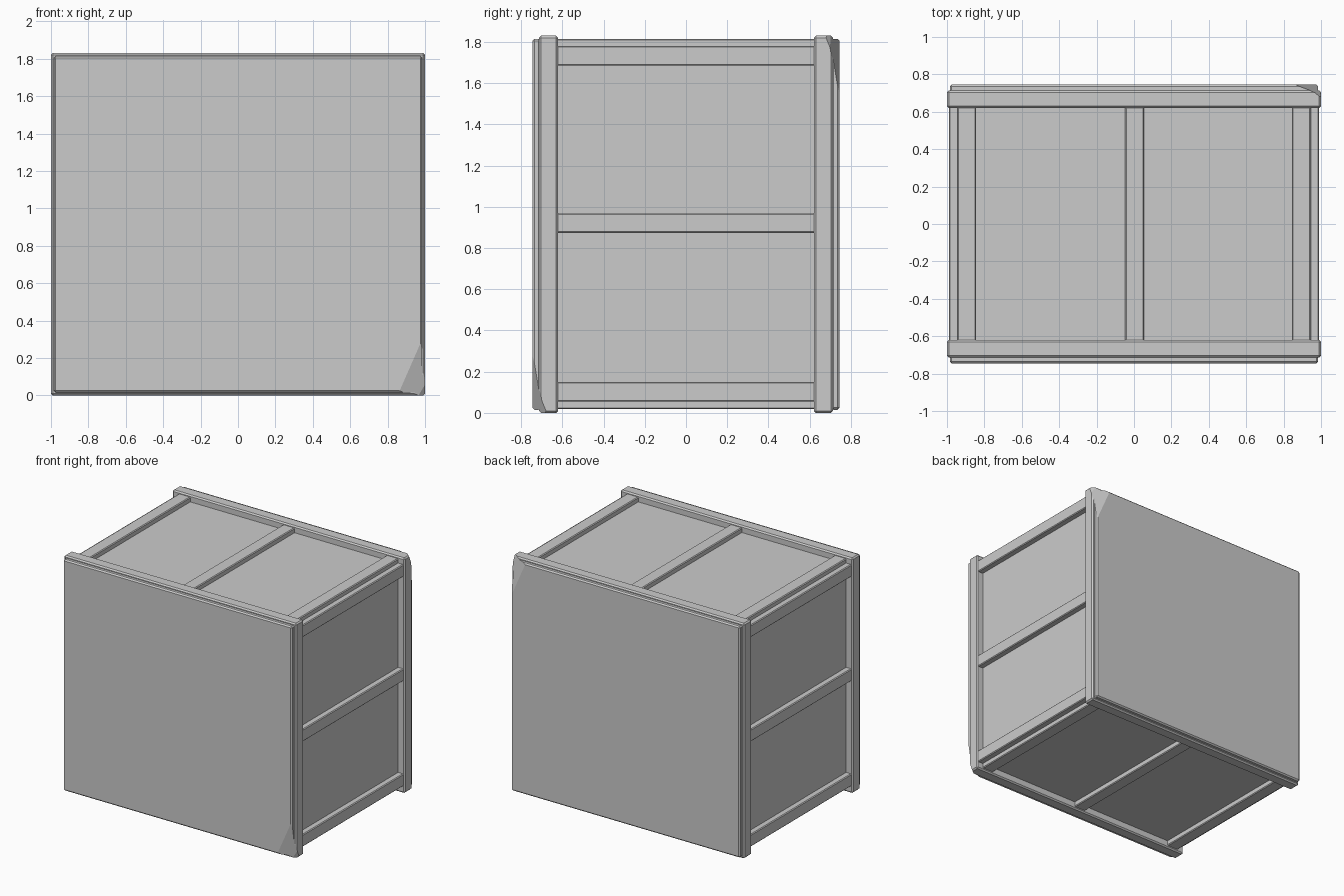
import bpy, bmesh
from mathutils import Vector, Matrix

if "Cube" in bpy.data.objects:
    bpy.data.objects.remove(bpy.data.objects["Cube"])

H = 1.83


def box(name, lo, hi, bevel=0.0, cuts=(), flip=False):
    """Bevelled box between two corners, optionally chipped by planes.
    flip turns it half a turn about the x axis through the crate centre."""
    lo, hi = Vector(lo), Vector(hi)
    bm = bmesh.new()
    bmesh.ops.create_cube(bm, size=1)
    for v in bm.verts:
        v.co = (lo + hi) / 2 + Vector(c * s for c, s in zip(v.co, hi - lo))
    if bevel:
        bmesh.ops.bevel(bm, geom=bm.edges[:], offset=bevel, segments=1,
                        affect='EDGES')
    centre = (lo + hi) / 2
    for a, b, c in cuts:
        a, b, c = Vector(a), Vector(b), Vector(c)
        n = (b - a).cross(c - a).normalized()
        if n.dot(centre - a) > 0:
            n = -n
        r = bmesh.ops.bisect_plane(bm, geom=bm.verts[:] + bm.edges[:] + bm.faces[:],
                                   plane_co=a, plane_no=n, clear_outer=True)
        rim = [e for e in r['geom_cut'] if isinstance(e, bmesh.types.BMEdge)]
        if rim:
            bmesh.ops.contextual_create(bm, geom=rim)
    if flip:
        for v in bm.verts:
            v.co = Vector((v.co.x, -v.co.y, H - v.co.z))
    bmesh.ops.recalc_face_normals(bm, faces=bm.faces[:])
    me = bpy.data.meshes.new(name)
    bm.to_mesh(me)
    bm.free()
    ob = bpy.data.objects.new(name, me)
    bpy.context.collection.objects.link(ob)
    return ob


# Recessed crate body
box("crate_body", (-0.945, -0.66, 0.057), (0.945, 0.66, 1.778))

# End frames and outer panels, each with one chipped corner
chips = [
    ((0.86, -0.745, 0.015), (0.985, -0.745, 0.30), (0.985, -0.70, 0.03)),
    ((0.92, -0.745, 0.015), (0.985, -0.745, 0.14), (1.0, -0.675, 0.0)),
]
for end, flip in (("front", False), ("back", True)):
    box(end + "_frame", (-1, -0.713, 0), (1, -0.62, H), 0.01, chips, flip)
    box(end + "_panel", (-0.985, -0.745, 0.015), (0.985, -0.705, H - 0.015),
        0.01, chips, flip)

# Slats along the top and bottom
for i, x in enumerate((-0.895, 0.003, 0.895)):
    box(f"top_slat_{i}", (x - 0.05, -0.65, 1.74), (x + 0.05, 0.65, 1.815), 0.006)
    box(f"bottom_slat_{i}", (x - 0.05, -0.65, 0.018), (x + 0.05, 0.65, 0.09), 0.006)

# Slats along both sides
for side, s in (("left", -1), ("right", 1)):
    for i, z in enumerate((0.103, 0.921, 1.733)):
        xs = sorted((s * 0.90, s * 0.99))
        box(f"{side}_slat_{i}", (xs[0], -0.65, z - 0.048),
            (xs[1], 0.65, z + 0.048), 0.006)
